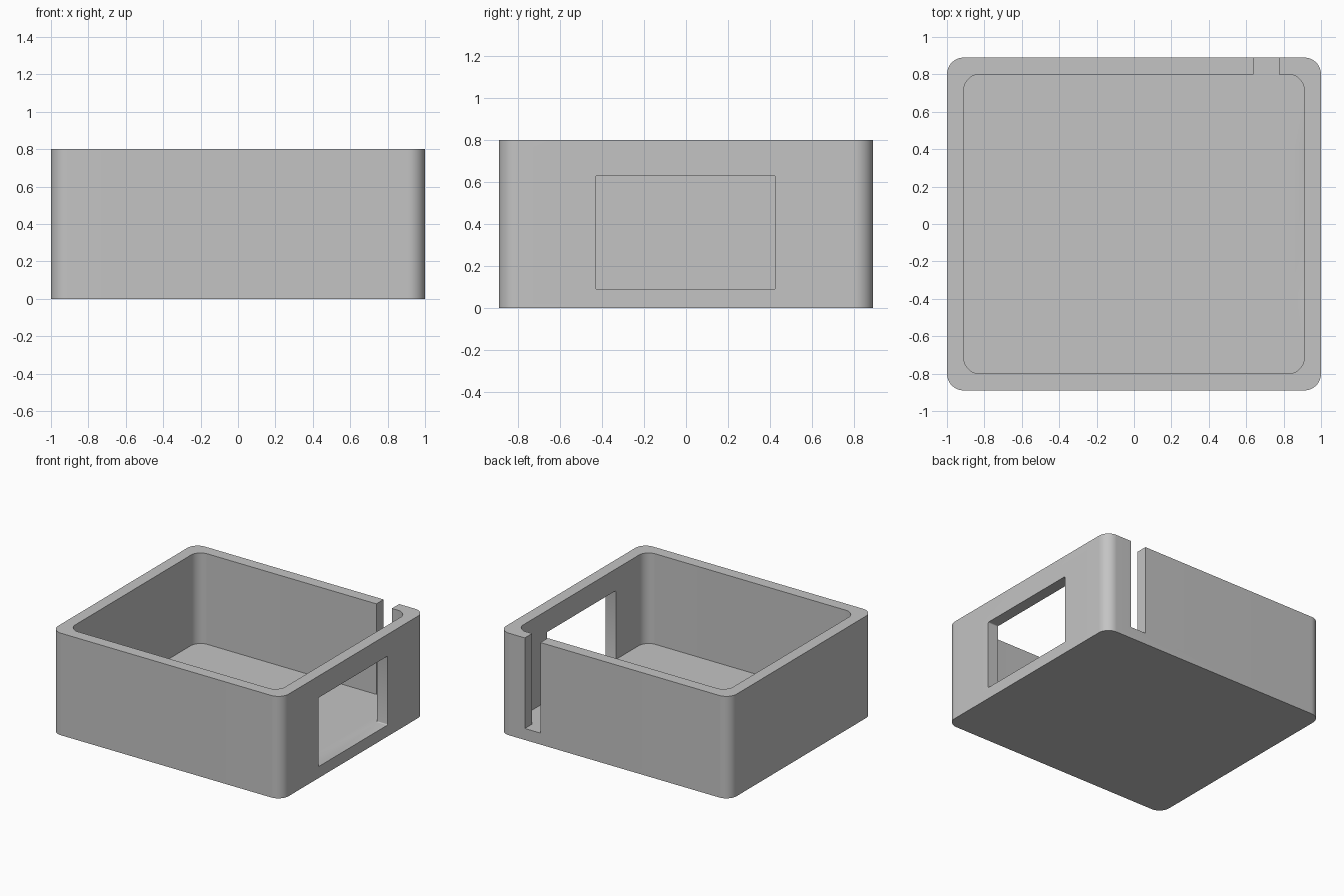
import bpy, bmesh, math
from mathutils import Matrix, Vector

cube = bpy.data.objects.get("Cube")
if cube:
    bpy.data.objects.remove(cube, do_unlink=True)

GREY = (0.55, 0.55, 0.55, 1.0)
HALF_X, HALF_Y, HEIGHT = 1.0, 0.89, 0.8
WALL = 0.09

grey = bpy.data.materials.new("plain grey")
grey.use_nodes = True
grey.diffuse_color = GREY
grey.node_tree.nodes["Principled BSDF"].inputs["Base Color"].default_value = GREY


def rounded_prism(name, half_w, half_h, radius, depth, steps=16):
    """Rounded rectangle centred on the origin, extruded up from z = 0."""
    bm = bmesh.new()
    ring = []
    for corner, (sx, sy) in enumerate([(1, 1), (-1, 1), (-1, -1), (1, -1)]):
        for i in range(steps + 1):
            a = math.pi / 2 * (corner + i / steps)
            ring.append(bm.verts.new((sx * (half_w - radius) + radius * math.cos(a),
                                      sy * (half_h - radius) + radius * math.sin(a), 0)))
    base = bm.faces.new(ring)
    top = bmesh.ops.extrude_face_region(bm, geom=[base])["geom"]
    bmesh.ops.translate(bm, vec=(0, 0, depth),
                        verts=[g for g in top if isinstance(g, bmesh.types.BMVert)])
    bmesh.ops.recalc_face_normals(bm, faces=bm.faces)
    mesh = bpy.data.meshes.new(name)
    bm.to_mesh(mesh)
    bm.free()
    mesh.materials.append(grey)
    obj = bpy.data.objects.new(name, mesh)
    bpy.context.collection.objects.link(obj)
    return obj


def cut(target, cutter):
    """Subtract the cutter from the target, then discard the cutter."""
    cutter.hide_render = True
    mod = target.modifiers.new("cut", 'BOOLEAN')
    mod.operation = 'DIFFERENCE'
    mod.solver = 'EXACT'
    mod.object = cutter
    bpy.context.view_layer.update()
    bpy.context.view_layer.objects.active = target
    bpy.ops.object.modifier_apply(modifier=mod.name)
    bpy.data.objects.remove(cutter, do_unlink=True)


# Outer block with rounded vertical corners
box = rounded_prism("open_box", HALF_X, HALF_Y, 0.09, HEIGHT)

# Open cavity above the floor
cavity = rounded_prism("cavity_cutter", HALF_X - WALL, HALF_Y - WALL, 0.085, HEIGHT)
cavity.location.z = WALL
cut(box, cavity)

# Window through the left wall, flush with the floor
win_y, win_z = (-0.43, 0.425), (WALL, 0.63)
window = rounded_prism("window_cutter", (win_y[1] - win_y[0]) / 2,
                       (win_z[1] - win_z[0]) / 2, 0.008, 0.3, steps=4)
# Turn the prism so its width, height and depth run along y, z and x
turn = Matrix(((0, 0, 1), (1, 0, 0), (0, 1, 0))).to_4x4()
window.data.transform(turn)
window.location = Vector((0.85, sum(win_y) / 2, sum(win_z) / 2))
cut(box, window)

# Cable slot in the back wall, open at the rim
slot_x = (0.64, 0.775)
bm = bmesh.new()
bmesh.ops.create_cube(bm, size=1)
slot_mesh = bpy.data.meshes.new("slot_cutter")
bm.to_mesh(slot_mesh)
bm.free()
slot_mesh.materials.append(grey)
slot_mesh.transform(Matrix.Diagonal((slot_x[1] - slot_x[0], 0.24, HEIGHT, 1)))
slot = bpy.data.objects.new("slot_cutter", slot_mesh)
bpy.context.collection.objects.link(slot)
slot.location = (sum(slot_x) / 2, HALF_Y, WALL + HEIGHT / 2)
cut(box, slot)

# One shared material, smooth corners with crisp edges
box.data.materials.clear()
box.data.materials.append(grey)
for poly in box.data.polygons:
    poly.material_index = 0
bpy.ops.object.select_all(action='DESELECT')
box.select_set(True)
bpy.context.view_layer.objects.active = box
bpy.ops.object.shade_smooth_by_angle(angle=math.radians(30))
